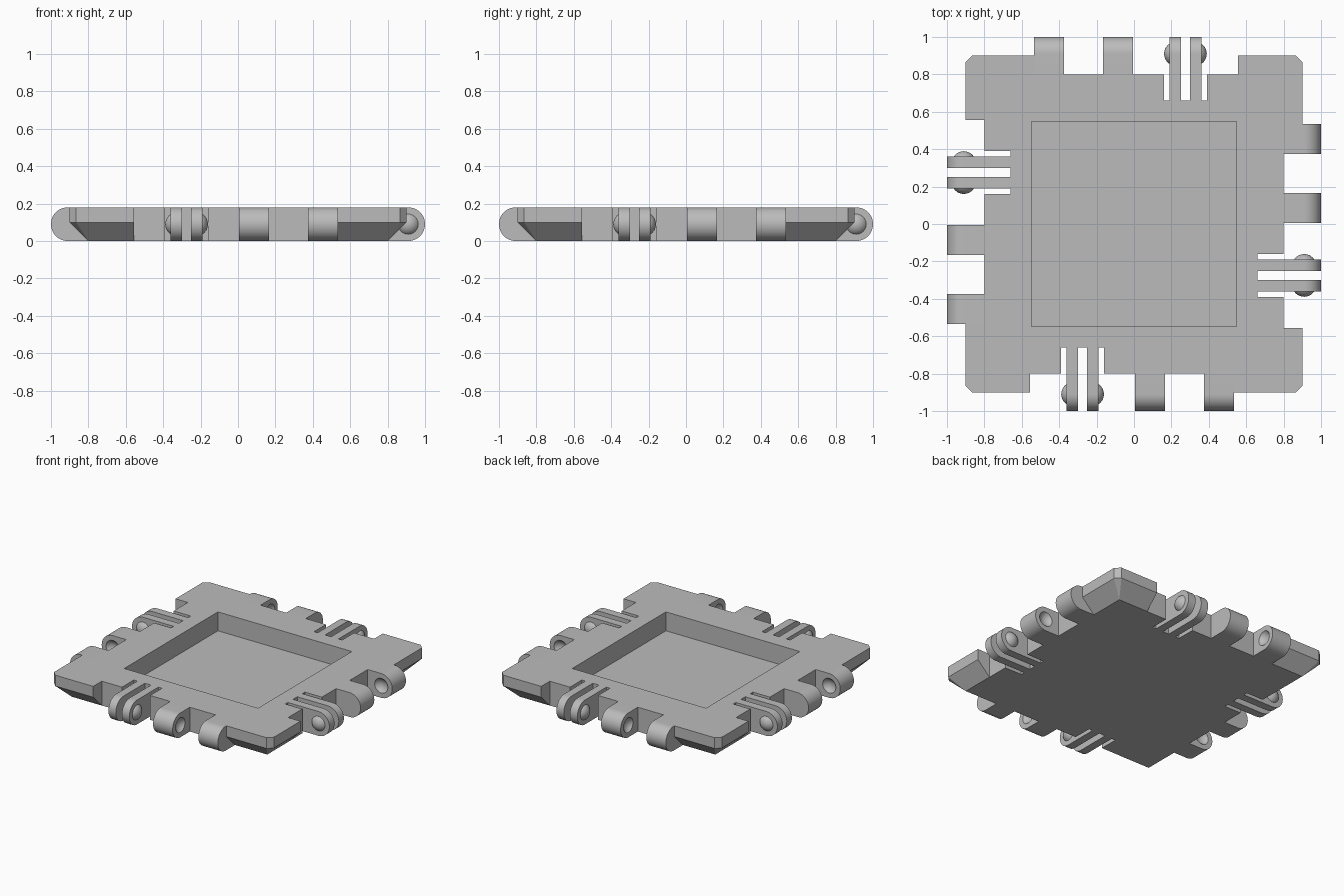
import bpy, bmesh, math
from mathutils import Matrix, Vector

cube = bpy.data.objects.get("Cube")
if cube:
    bpy.data.objects.remove(cube, do_unlink=True)

H = 0.18          # plate height
R = H / 2         # hinge end radius
PIVOT_Y = -1 + R  # hinge axis on the front side
DOME_R, DOME_OUT = 0.065, 0.029

grey = bpy.data.materials.new("plain_grey")
grey.use_nodes = True
colour = (0.5, 0.5, 0.5, 1)
grey.diffuse_color = colour
grey.node_tree.nodes["Principled BSDF"].inputs["Base Color"].default_value = colour


def make_object(name, bm):
    bmesh.ops.recalc_face_normals(bm, faces=bm.faces)
    mesh = bpy.data.meshes.new(name)
    bm.to_mesh(mesh)
    bm.free()
    mesh.materials.append(grey)
    obj = bpy.data.objects.new(name, mesh)
    bpy.context.collection.objects.link(obj)
    return obj


def soften(obj):
    obj.data.shade_smooth()
    obj.data.set_sharp_from_angle(angle=math.radians(30))


def box(name, low, high):
    bm = bmesh.new()
    bmesh.ops.create_cube(bm, size=1)
    low, high = Vector(low), Vector(high)
    for v in bm.verts:
        v.co = (low + high) / 2 + v.co * (high - low)
    return make_object(name, bm)


def cut(obj, cutters):
    """Subtract the cutters, bake the result and delete the cutters."""
    for c in cutters:
        c.hide_render = True
        mod = obj.modifiers.new("cut", 'BOOLEAN')
        mod.operation, mod.solver, mod.object = 'DIFFERENCE', 'EXACT', c
    bpy.context.view_layer.update()
    baked = bpy.data.meshes.new_from_object(obj.evaluated_get(bpy.context.evaluated_depsgraph_get()))
    obj.modifiers.clear()
    obj.data = baked
    for c in cutters:
        bpy.data.objects.remove(c, do_unlink=True)


def turn(obj, k):
    """Turn the mesh by k quarter turns about the middle of the plate."""
    obj.data.transform(Matrix.Rotation(k * math.pi / 2, 4, 'Z'))


def rounded_bar(name, x0, x1, y_inner):
    """Bar running out to a half-round end, extruded along x."""
    bm = bmesh.new()
    outline = [(y_inner, 0)]
    for i in range(25):
        a = math.pi * i / 24
        outline.append((PIVOT_Y - R * math.sin(a), R - R * math.cos(a)))
    outline.append((y_inner, H))
    face = bm.faces.new([bm.verts.new((x0, y, z)) for y, z in outline])
    out = bmesh.ops.extrude_face_region(bm, geom=[face])
    moved = [g for g in out["geom"] if isinstance(g, bmesh.types.BMVert)]
    bmesh.ops.translate(bm, verts=moved, vec=(x1 - x0, 0, 0))
    return make_object(name, bm)


def ball(name, x, keep=0, face_x=0):
    """Sphere on the hinge axis; keep = +1 or -1 leaves the cap beyond face_x."""
    bm = bmesh.new()
    bmesh.ops.create_uvsphere(bm, u_segments=32, v_segments=24, radius=DOME_R)
    place = Matrix.Translation((x, PIVOT_Y, R)) @ Matrix.Rotation(math.pi / 2, 4, 'Y')
    bmesh.ops.transform(bm, matrix=place, verts=bm.verts)
    if keep:
        bmesh.ops.bisect_plane(bm, geom=bm.verts[:] + bm.edges[:] + bm.faces[:],
                               plane_co=(face_x, 0, 0), plane_no=(keep, 0, 0), clear_inner=True)
    return make_object(name, bm)


# Plate: bevelled underside and clipped corners
bm = bmesh.new()
E, C, B = 0.9, 0.035, 0.8
octagon = []
for k in range(4):
    turned = Matrix.Rotation(k * math.pi / 2, 3, 'Z')
    octagon += [turned @ Vector(p) for p in ((E - C, -E, 0), (E, -E + C, 0))]
top = [bm.verts.new((p.x, p.y, H)) for p in octagon]
mid = [bm.verts.new((p.x, p.y, 0.1)) for p in octagon]
base = [bm.verts.new((x, y, 0)) for x, y in ((B, -B), (B, B), (-B, B), (-B, -B))]
bm.faces.new(top)
bm.faces.new(base)
for i in range(8):
    j = (i + 1) % 8
    bm.faces.new((mid[i], mid[j], top[j], top[i]))
    if i % 2 == 0:
        bm.faces.new((mid[i], base[i // 2], mid[j]))
    else:
        bm.faces.new((mid[i], base[i // 2], base[(i // 2 + 1) % 4], mid[j]))
plate = make_object("plate", bm)

# Square tray recess, edge notches and clip slots
cutters = [box("recess_cutter", (-0.548, -0.548, 0.04), (0.548, 0.548, 0.4))]
for k in range(4):
    for low, high in (((-0.555, -1.2, -0.1), (0.535, -0.799, 0.4)),
                      ((-0.39, -1.1, -0.2), (-0.16, -0.66, 0.5))):
        c = box("notch_cutter", low, high)
        turn(c, k)
        cutters.append(c)
cut(plate, cutters)

# Hinge parts on each of the four sides
for k, side in enumerate(("front", "left", "back", "right")):
    parts = []

    # Socket lugs with a round dimple on the facing sides
    for name, x0, x1, dimple in (("inner", 0.005, 0.165, 0.165 + DOME_R - DOME_OUT),
                                 ("outer", 0.375, 0.535, 0.375 - DOME_R + DOME_OUT)):
        lug = rounded_bar(f"{side}_{name}_socket_lug", x0, x1, -0.798)
        cut(lug, [ball("dimple_cutter", dimple)])
        parts.append(lug)

    # Springy clip tabs with a dome on their outer faces
    for name, x0, x1, face_x, way in (("first", -0.36, -0.30, -0.36, -1),
                                      ("second", -0.25, -0.19, -0.19, 1)):
        parts.append(rounded_bar(f"{side}_{name}_clip_tab", x0, x1, -0.659))
        centre = face_x - way * (DOME_R - DOME_OUT)
        parts.append(ball(f"{side}_{name}_clip_dome", centre, way, face_x))

    for p in parts:
        turn(p, k)
        soften(p)
